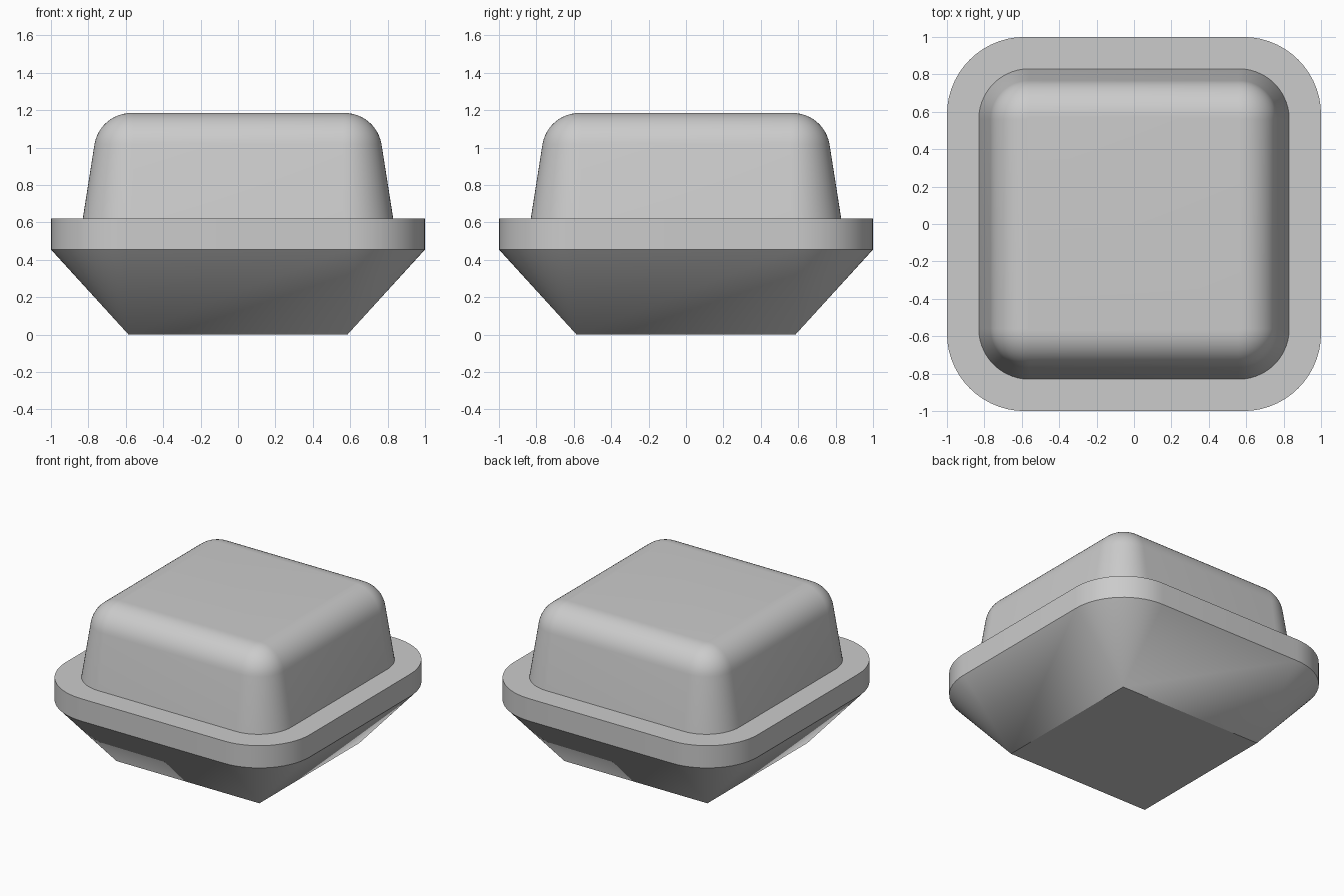
import bpy, bmesh, math

default = bpy.data.objects.get("Cube")
if default:
    bpy.data.objects.remove(default, do_unlink=True)

grey = bpy.data.materials.new("light_grey")
grey.use_nodes = True
colour = (0.6, 0.6, 0.6, 1)
grey.diffuse_color = colour
grey.node_tree.nodes["Principled BSDF"].inputs["Base Color"].default_value = colour

CORNER_STEPS = 14


def rounded_square(half, core, z):
    """Outline of a square whose corners are arcs centred at (+-core, +-core)."""
    points = []
    for quarter in range(4):
        middle = math.radians(45 + 90 * quarter)
        cx = math.copysign(core, math.cos(middle))
        cy = math.copysign(core, math.sin(middle))
        for i in range(CORNER_STEPS + 1):
            a = math.pi / 2 * (quarter + i / CORNER_STEPS)
            r = half - core
            points.append((cx + r * math.cos(a), cy + r * math.sin(a), z))
    return points


def loft(name, profile, core, close_bottom):
    """Skin rounded squares through a profile of (half width, height)."""
    bm = bmesh.new()
    rings = [[bm.verts.new(p) for p in rounded_square(h, core, z)] for h, z in profile]
    for low, high in zip(rings, rings[1:]):
        for i in range(len(low)):
            j = (i + 1) % len(low)
            bm.faces.new((low[i], low[j], high[j], high[i]))
    bm.faces.new(rings[-1])
    if close_bottom:
        bm.faces.new(rings[0][::-1])
    bmesh.ops.remove_doubles(bm, verts=bm.verts[:], dist=0.0001)
    bmesh.ops.recalc_face_normals(bm, faces=bm.faces[:])
    mesh = bpy.data.meshes.new(name)
    bm.to_mesh(mesh)
    bm.free()
    mesh.materials.append(grey)
    obj = bpy.data.objects.new(name, mesh)
    bpy.context.collection.objects.link(obj)
    bpy.ops.object.select_all(action="DESELECT")
    obj.select_set(True)
    bpy.context.view_layer.objects.active = obj
    bpy.ops.object.shade_smooth_by_angle(angle=math.radians(30))
    return obj


# Tapered base, square at the foot, with an upright rounded rim
loft("base_with_rim", [(0.585, 0), (1, 0.455), (1, 0.62)], 0.585, True)

# Drafted cap with a rounded shoulder
TOP, FILLET, FLAT, DRAFT = 1.185, 0.2, 0.57, math.radians(9)
cap = [(0.83, 0.62)]
for i in range(13):
    a = DRAFT + (math.pi / 2 - DRAFT) * i / 12
    cap.append((FLAT + FILLET * math.cos(a), TOP - FILLET + FILLET * math.sin(a)))
loft("cap", cap, 0.56, False)
